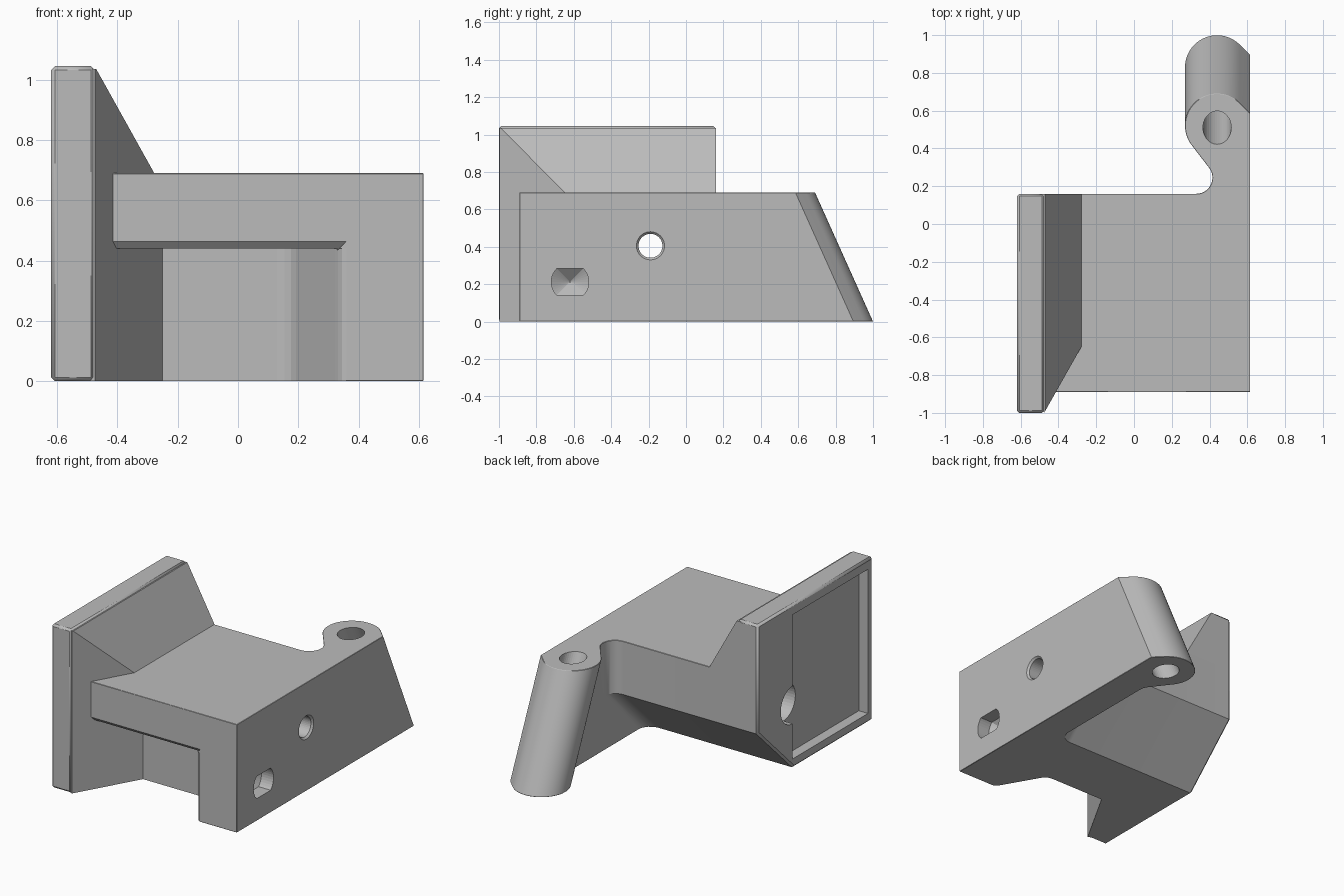
import bpy, bmesh
from math import cos, sin, radians

cube = bpy.data.objects.get("Cube")
if cube:
    bpy.data.objects.remove(cube, do_unlink=True)

grey = bpy.data.materials.new("plain grey")
grey.use_nodes = True
tone = (0.5, 0.5, 0.5, 1)
grey.diffuse_color = tone
grey.node_tree.nodes["Principled BSDF"].inputs["Base Color"].default_value = tone

TOP = 0.69      # height of the deck
KNEE = 0.35     # height where the rear undercut starts
BACK = 0.16     # rear wall
LEAN = 0.31     # how far the pin leans back at the floor


def loft(name, rings, levels, axis="z"):
    """Skin matching outlines stacked along an axis, closed with caps."""
    bm = bmesh.new()
    rows = []
    for ring, c in zip(rings, levels):
        rows.append([bm.verts.new((a, b, c) if axis == "z" else (c, a, b)) for a, b in ring])
    n = len(rows[0])
    for low, high in zip(rows, rows[1:]):
        for i in range(n):
            j = (i + 1) % n
            bm.faces.new((low[i], low[j], high[j], high[i]))
    bm.faces.new(rows[0][::-1])
    bm.faces.new(rows[-1])
    bmesh.ops.recalc_face_normals(bm, faces=bm.faces)
    mesh = bpy.data.meshes.new(name)
    bm.to_mesh(mesh)
    bm.free()
    obj = bpy.data.objects.new(name, mesh)
    bpy.context.collection.objects.link(obj)
    mesh.materials.append(grey)
    return obj


def arc(cx, cy, rx, start, end, steps, ry=None):
    ry = rx if ry is None else ry
    angles = [radians(start + (end - start) * i / steps) for i in range(steps + 1)]
    return [(cx + rx * cos(t), cy + ry * sin(t)) for t in angles]


def circle(cx, cy, r, ry=None):
    return arc(cx, cy, r, 0, 360, 40, ry)[:-1]


def rect(a0, b0, a1, b1):
    return [(a0, b0), (a1, b0), (a1, b1), (a0, b1)]


def cutter(name, rings, levels, axis="z"):
    obj = loft(name, rings, levels, axis)
    obj.hide_render = True
    obj.hide_set(True)
    return obj


def undercut(z):
    return -0.36 * max(0, KNEE - z) / KNEE


def lean(z):
    return LEAN * (TOP - z) / TOP


# Main body: deck, side wall, neck and leaning pin in one skin
def body_ring(z):
    front = [(-0.5, -0.89), (0.615, -0.89)]
    pin = [(0.615, 0.585)] + arc(0.44, 0.52, 0.17, 45, 215, 28)
    pin += arc(0.33, 0.245, 0.085, 35, 0, 5)
    fillet = arc(0.33, 0.245, 0.085, 0, -90, 10) + [(-0.5, BACK)]
    fillet[0] = (fillet[0][0], fillet[0][1] - 0.003)
    return (front + [(x, y + lean(z)) for x, y in pin]
            + [(x, y + undercut(z)) for x, y in fillet])


levels = [0, KNEE, TOP]
body = loft("body", [body_ring(z) for z in levels], levels)


# Sloped foot joining the body to the upright plate
def foot_ring(z, x, y):
    back = BACK + undercut(z)
    return [(-0.5, -0.985), (-0.475, -0.997), (x, y), (x, back), (-0.5, back)]


foot = loft("sloped_foot",
            [foot_ring(0, -0.25, -0.6), foot_ring(KNEE, -0.25, -0.6),
             foot_ring(0.64, -0.25, -0.6), foot_ring(1.035, -0.47, -0.99)],
            [0, KNEE, 0.64, 1.035])

# Upright plate with a clipped lower rear corner
side = [(-1, 0), (-0.2, 0), (BACK, KNEE), (BACK, 1.045), (-1, 1.045)]
plate = loft("upright_plate", [side, side], [-0.62, -0.475], "x")

# Cutters
channel_outline = ([(-0.7, -1.2), (0.36, -1.2), (0.36, -0.89), (0.345, -0.885),
                    (0.332, -0.872), (0.322, -0.857), (0.205, -0.655),
                    (0.192, -0.632), (0.176, -0.614), (0.155, -0.603),
                    (0.13, -0.6), (-0.7, -0.6)])
channel = cutter("channel_cutter", [channel_outline] * 2, [-0.1, 0.44])
lip = cutter("lip_cutter", [rect(-0.7, -1, 0.33, -0.865), rect(-0.7, -1, 0.36, -0.892)],
             [0.435, 0.465])
pin_hole = cutter("pin_hole_cutter",
                  [circle(0.44, 0.51 + lean(z), 0.075, 0.088) for z in (-0.1, 0.8)],
                  [-0.1, 0.8])
cross_hole = cutter("cross_hole_cutter",
                    [circle(-0.19, 0.405, r) for r in (0.064, 0.064, 0.08)],
                    [-0.7, 0.603, 0.62], "x")
counterbore = cutter("counterbore_cutter", [circle(-0.19, 0.405, 0.12)] * 2,
                     [-0.7, -0.35], "x")
recess = cutter("recess_cutter", [rect(-0.95, 0.06, -0.19, 0.98)] * 2, [-0.7, -0.555], "x")


# Flattened round pocket with a conical floor
def pocket_ring(k):
    ring = arc(0, 0, 0.1, -45, 45, 10) + arc(0, 0, 0.1, 135, 225, 10)
    return [(-0.62 + a * k, 0.212 + b * k) for a, b in ring]


pocket = cutter("pocket_cutter", [pocket_ring(k) for k in (0.02, 1, 1)],
                [0.47, 0.53, 0.7], "x")


def finish(obj, cutters, bevel):
    if bevel:
        mod = obj.modifiers.new("soft_edges", "BEVEL")
        mod.width = bevel
        mod.segments = 1
        mod.limit_method = "ANGLE"
        mod.angle_limit = radians(50)
    for tool in cutters:
        mod = obj.modifiers.new(tool.name, "BOOLEAN")
        mod.operation = "DIFFERENCE"
        mod.solver = "EXACT"
        mod.object = tool
    bpy.ops.object.select_all(action="DESELECT")
    obj.select_set(True)
    bpy.context.view_layer.objects.active = obj
    bpy.ops.object.shade_smooth_by_angle(angle=radians(25))


finish(body, [channel, lip, pin_hole, cross_hole, counterbore, pocket], 0.013)
finish(foot, [cross_hole, counterbore], 0)
finish(plate, [recess, cross_hole, counterbore], 0.013)
